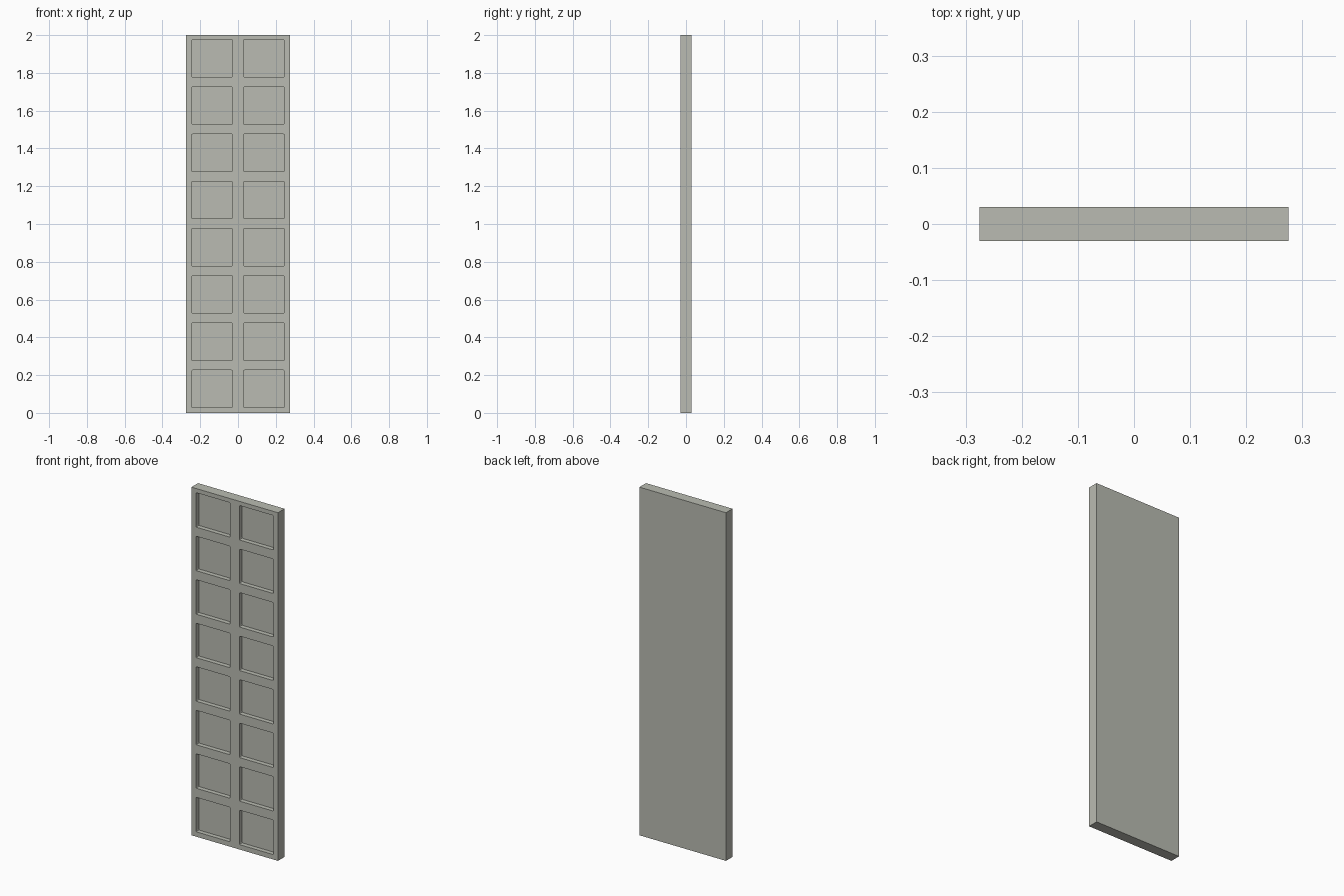
import bpy
import bmesh
from mathutils import Matrix, Vector

WIDTH, DEPTH, HEIGHT = 0.55, 0.06, 2.0
ROWS, PITCH = 8, 0.25
POCKET_W, POCKET_H, POCKET_DEPTH = 0.217, 0.198, 0.026
POCKET_X, FIRST_Z = 0.1375, 0.127
CORNER = 0.006

cube = bpy.data.objects.get("Cube")
if cube:
    bpy.data.objects.remove(cube, do_unlink=True)

# Single warm grey colour
grey = bpy.data.materials.new("warm_grey")
grey.use_nodes = True
colour = (0.49, 0.50, 0.445, 1.0)
grey.diffuse_color = colour
grey.node_tree.nodes["Principled BSDF"].inputs["Base Color"].default_value = colour


def add_box(bm, centre, size, corner=0.0):
    """Add a box, optionally rounding the edges that run front to back."""
    matrix = Matrix.Translation(centre) @ Matrix.Diagonal((*size, 1.0))
    verts = bmesh.ops.create_cube(bm, size=1.0, matrix=matrix)["verts"]
    if corner:
        edges = {e for v in verts for e in v.link_edges}
        deep = [e for e in edges
                if abs((e.verts[0].co - e.verts[1].co).normalized().y) > 0.9]
        bmesh.ops.bevel(bm, geom=deep, offset=corner, segments=2,
                        profile=0.5, affect="EDGES")


def finish(bm, name):
    mesh = bpy.data.meshes.new(name)
    bm.to_mesh(mesh)
    bm.free()
    mesh.materials.append(grey)
    obj = bpy.data.objects.new(name, mesh)
    bpy.context.collection.objects.link(obj)
    return obj


# Slab
bm = bmesh.new()
add_box(bm, Vector((0, 0, HEIGHT / 2)), (WIDTH, DEPTH, HEIGHT))
panel = finish(bm, "coffered_panel")

# Two columns of pocket cutters, protruding through the front face
bm = bmesh.new()
for row in range(ROWS):
    for side in (-1, 1):
        centre = Vector((side * POCKET_X, -DEPTH / 2, FIRST_Z + row * PITCH))
        add_box(bm, centre, (POCKET_W, 2 * POCKET_DEPTH, POCKET_H), CORNER)
cutters = finish(bm, "pocket_cutters")
cutters.hide_render = True

# Sink the pockets into the front
cut = panel.modifiers.new("pockets", "BOOLEAN")
cut.operation = "DIFFERENCE"
cut.solver = "EXACT"
cut.object = cutters
bpy.context.view_layer.objects.active = panel
panel.select_set(True)
bpy.ops.object.modifier_apply(modifier=cut.name)
bpy.data.objects.remove(cutters, do_unlink=True)
